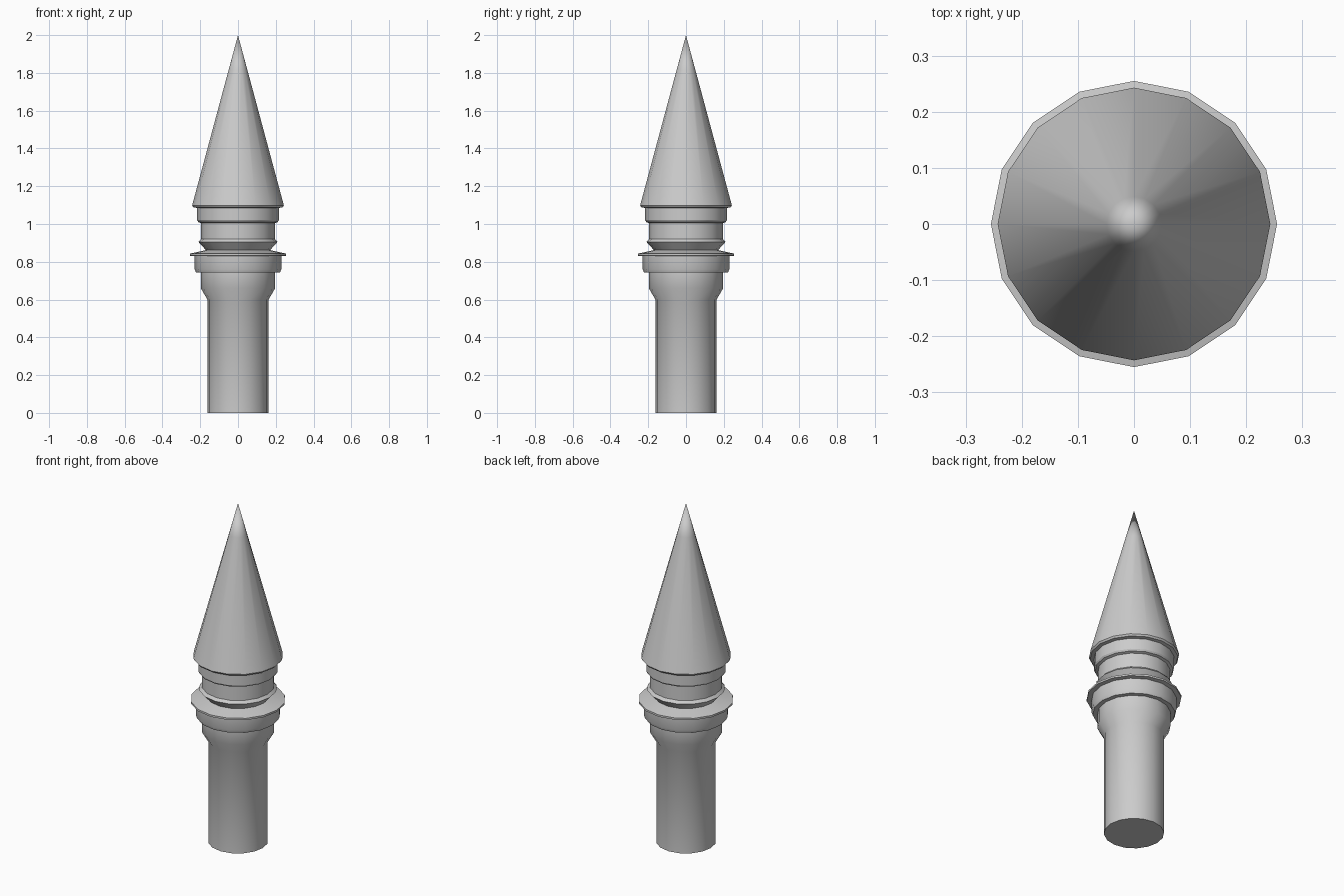
import bpy, bmesh, math

if "Cube" in bpy.data.objects:
    bpy.data.objects.remove(bpy.data.objects["Cube"])

SIDES = 16


def lathe(name, profile, cap_bottom=False):
    """Spin a (radius, z) profile around z; zero radius makes a point."""
    bm = bmesh.new()
    rings = []
    for r, z in profile:
        if r == 0:
            rings.append([bm.verts.new((0, 0, z))] * SIDES)
        else:
            rings.append([bm.verts.new((r * math.cos(2 * math.pi * i / SIDES),
                                        r * math.sin(2 * math.pi * i / SIDES), z))
                          for i in range(SIDES)])
    for a, b in zip(rings, rings[1:]):
        for i in range(SIDES):
            j = (i + 1) % SIDES
            quad = [a[i], a[j], b[j], b[i]]
            bm.faces.new(list(dict.fromkeys(quad)))
    if cap_bottom:
        bm.faces.new(rings[0][::-1])
    mesh = bpy.data.meshes.new(name)
    bm.to_mesh(mesh)
    bm.free()
    obj = bpy.data.objects.new(name, mesh)
    bpy.context.collection.objects.link(obj)
    bpy.ops.object.select_all(action='DESELECT')
    obj.select_set(True)
    bpy.context.view_layer.objects.active = obj
    bpy.ops.object.shade_smooth_by_angle(angle=math.radians(30))
    return obj


# Plain round post with a flared top
lathe("shaft", [(0.162, 0), (0.162, 0.6), (0.197, 0.66), (0.197, 0.742)], True)

# Stepped collar with a thin projecting flange
lathe("collar", [(0.197, 0.742), (0.222, 0.742), (0.229, 0.76), (0.229, 0.83),
                 (0.255, 0.832), (0.255, 0.843), (0.17, 0.862)])

# Grooved neck with a sharp ring and an upper band
lathe("neck", [(0.17, 0.862), (0.21, 0.906), (0.195, 0.921), (0.195, 1.005),
               (0.21, 1.01), (0.216, 1.02), (0.216, 1.085)])

# Long conical spike
lathe("spike", [(0.216, 1.085), (0.236, 1.088), (0.243, 1.098), (0.049, 1.818), (0, 2)])
